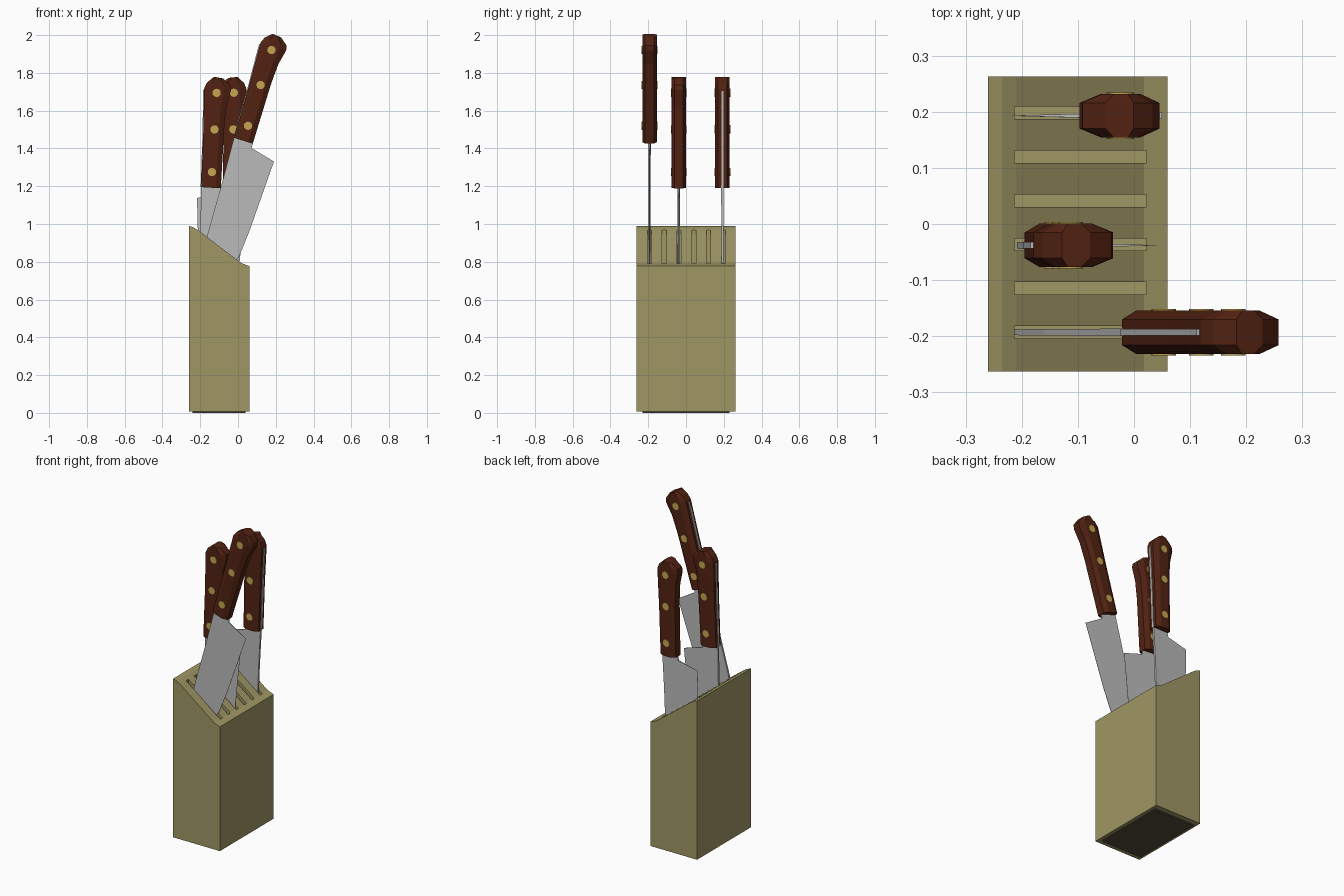
import bpy, bmesh, math
from mathutils import Matrix

if "Cube" in bpy.data.objects:
    bpy.data.objects.remove(bpy.data.objects["Cube"])


def material(name, rgb):
    m = bpy.data.materials.new(name)
    m.diffuse_color = (*rgb, 1)
    m.use_nodes = True
    m.node_tree.nodes["Principled BSDF"].inputs["Base Color"].default_value = m.diffuse_color
    return m


WOOD = material("pale_wood", (0.35, 0.31, 0.13))
DARK = material("dark_pad", (0.08, 0.07, 0.04))
HANDLE = material("red_brown_wood", (0.085, 0.016, 0.006))
BRASS = material("brass", (0.55, 0.38, 0.08))
STEEL = material("steel", (0.5, 0.5, 0.5))


def add(name, bm, mat, matrix=Matrix()):
    bm.transform(matrix)
    bmesh.ops.recalc_face_normals(bm, faces=bm.faces)
    me = bpy.data.meshes.new(name)
    bm.to_mesh(me)
    bm.free()
    ob = bpy.data.objects.new(name, me)
    bpy.context.collection.objects.link(ob)
    me.materials.append(mat)
    return ob


def loft(rings):
    """Join equal-length point rings into a closed solid."""
    bm = bmesh.new()
    rows = [[bm.verts.new(p) for p in r] for r in rings]
    n = len(rows[0])
    for a, b in zip(rows, rows[1:]):
        for i in range(n):
            bm.faces.new((a[i], a[(i + 1) % n], b[(i + 1) % n], b[i]))
    bm.faces.new(rows[0])
    bm.faces.new(rows[-1])
    return bm


def slab(profile, half):
    """Profile in x/z, half thickness in y given as a function of x."""
    return loft([[(x, s * half(x), z) for x, z in profile] for s in (-1, 1)])


def box(x0, x1, y0, y1, z0, z1):
    return loft([[(x0, y0, z), (x1, y0, z), (x1, y1, z), (x0, y1, z)] for z in (z0, z1)])


# Block with sloped top, slots and base pad
block = add("block", slab([(-0.26, 0.007), (0.06, 0.007), (0.06, 0.777), (0.018, 0.793),
                           (-0.21, 0.966), (-0.235, 0.982), (-0.26, 0.99)],
                          lambda x: 0.263), WOOD)
for i in range(6):
    y = -0.193 + i * 0.0782
    cutter = add("slot_cutter", box(-0.213, 0.022, y - 0.011, y + 0.011, 0.2, 1.2), WOOD)
    cutter.hide_render = True
    mod = block.modifiers.new("slot", 'BOOLEAN')
    mod.object = cutter
    mod.solver = 'EXACT'
    bpy.context.view_layer.objects.active = block
    bpy.ops.object.modifier_apply(modifier=mod.name)
    bpy.data.objects.remove(cutter)
add("base_pad", box(-0.24, 0.04, -0.23, 0.23, 0, 0.007), DARK)

# Knife profiles, measured from the lowest rivet, cutting edge towards +x
HANDLE_P = [(-0.052, -0.083), (0.052, -0.083), (0.051, 0.25), (0.057, 0.36), (0.075, 0.44),
            (0.07, 0.466), (0.03, 0.498), (-0.02, 0.503), (-0.054, 0.472), (-0.067, 0.44),
            (-0.058, 0.2)]
BLADE_P = [(-0.053, -0.07), (0.048, -0.07), (0.055, -0.108), (0.187, -0.14), (0.172, -0.533),
           (0.16, -0.67), (0.13, -0.78), (0.085, -0.87), (0.02, -0.95), (0.0, -0.9),
           (-0.035, -0.607), (-0.043, -0.3)]
TANG_P = [(-0.055, -0.083), (0.0, -0.083), (0.0, 0.43), (-0.072, 0.43), (-0.062, 0.2)]


def knife(n, x, y, z, tilt, flip):
    mat = (Matrix.Translation((x, y, z)) @ Matrix.Rotation(math.radians(tilt), 4, 'Y')
           @ Matrix.Diagonal((flip, 1, 1, 1)))
    add(f"blade_{n}", slab(BLADE_P, lambda u: 0.0065 - 0.03 * (u + 0.053) * 0.85), STEEL, mat)
    add(f"tang_{n}", slab(TANG_P, lambda u: 0.006), STEEL, mat)
    # Handle chamfered along its long edges
    rings = [[(u * k, t, v) for u, v in HANDLE_P]
             for k, t in ((0.5, -0.0385), (1, -0.023), (1, 0.023), (0.5, 0.0385))]
    add(f"handle_{n}", loft(rings), HANDLE, mat)
    # Rivets
    for j, v in enumerate((0, 0.226, 0.42)):
        bm = bmesh.new()
        bmesh.ops.create_cone(bm, cap_ends=True, segments=16, radius1=0.022, radius2=0.022,
                              depth=0.083, matrix=Matrix.Translation((0, 0, v))
                              @ Matrix.Rotation(math.pi / 2, 4, 'X'))
        add(f"rivet_{n}_{j + 1}", bm, BRASS, mat)


knife(1, 0.053, -0.193, 1.52, 17.2, 1)
knife(2, -0.138, -0.038, 1.275, 3.4, 1)
knife(3, -0.028, 0.193, 1.275, 0.8, -1)
